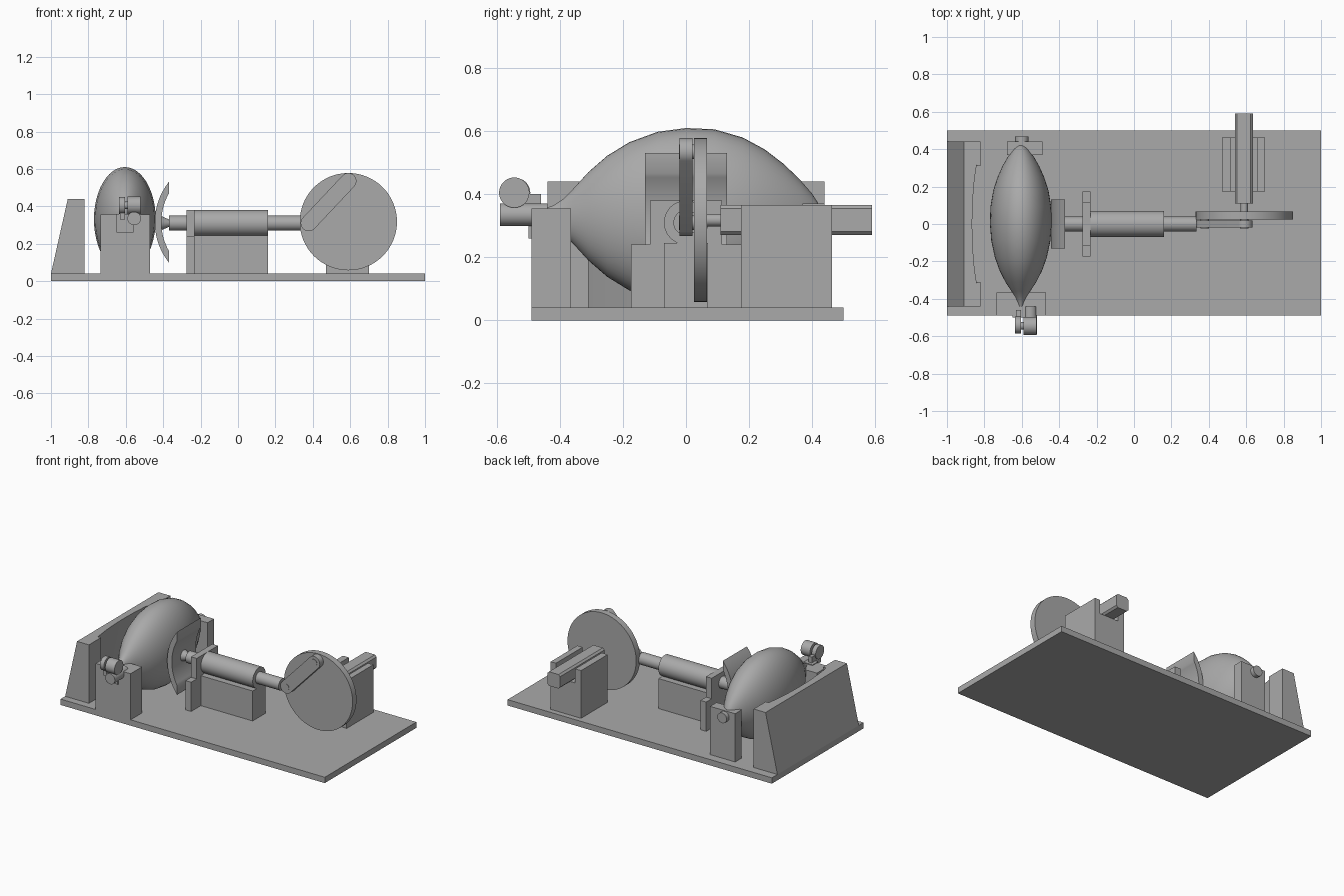
import bpy, bmesh, math
from mathutils import Vector

cube = bpy.data.objects.get("Cube")
if cube:
    bpy.data.objects.remove(cube)

grey = bpy.data.materials.new("plain_grey")
grey.use_nodes = True
COLOUR = (0.4, 0.4, 0.4, 1)
grey.diffuse_color = COLOUR
grey.node_tree.nodes["Principled BSDF"].inputs["Base Color"].default_value = COLOUR


def finish(name, bm, smooth=False):
    bmesh.ops.recalc_face_normals(bm, faces=bm.faces)
    mesh = bpy.data.meshes.new(name)
    bm.to_mesh(mesh)
    bm.free()
    mesh.materials.append(grey)
    ob = bpy.data.objects.new(name, mesh)
    bpy.context.collection.objects.link(ob)
    if smooth:
        bpy.ops.object.select_all(action="DESELECT")
        ob.select_set(True)
        bpy.context.view_layer.objects.active = ob
        bpy.ops.object.shade_smooth_by_angle(angle=math.radians(35))
    return ob


def prism(name, points, lo, hi, axis="y", smooth=False):
    """Extrude a 2D outline between lo and hi along one axis."""
    place = {"x": lambda a, b, d: (d, a, b),
             "y": lambda a, b, d: (a, d, b),
             "z": lambda a, b, d: (a, b, d)}[axis]
    bm = bmesh.new()
    ends = [[bm.verts.new(place(a, b, d)) for a, b in points] for d in (lo, hi)]
    bm.faces.new(ends[0])
    bm.faces.new(ends[1])
    for i in range(len(points)):
        j = (i + 1) % len(points)
        bm.faces.new((ends[0][i], ends[0][j], ends[1][j], ends[1][i]))
    return finish(name, bm, smooth)


def box(name, x, y, z):
    return prism(name, [(x[0], z[0]), (x[1], z[0]), (x[1], z[1]), (x[0], z[1])], *y)


def tube(name, start, end, r1, r2=None, segments=40):
    """Solid cylinder or cone between two points."""
    a, b = Vector(start), Vector(end)
    bm = bmesh.new()
    bmesh.ops.create_cone(bm, cap_ends=True, segments=segments, radius1=r1,
                          radius2=r1 if r2 is None else r2, depth=(b - a).length)
    spin = (b - a).to_track_quat("Z", "Y").to_matrix()
    bmesh.ops.rotate(bm, verts=bm.verts, matrix=spin)
    bmesh.ops.translate(bm, verts=bm.verts, vec=(a + b) / 2)
    return finish(name, bm, True)


FLOOR = 0.04
box("base_board", (-1, 1), (-0.49, 0.5), (0, FLOOR))

# Leaning backstop with a shallow scooped face, held by two side ribs
scoop = [(-0.825 - 0.04 * max(0, 1 - (y / 0.37) ** 2) ** 0.7, y)
         for y in [0.37 * (i / 10 - 1) for i in range(21)]]
plan = [(-0.91, -0.44), (-0.825, -0.44)] + scoop + [(-0.825, 0.44), (-0.91, 0.44)]
backstop = prism("backstop", plan, FLOOR, 0.44, "z")
for v in backstop.data.vertices:
    v.co.x -= 0.09 * (0.44 - v.co.z) / 0.4
for side, lo, hi in (("front", -0.44, -0.31), ("rear", 0.31, 0.44)):
    prism(side + "_backstop_rib", [(-0.93, FLOOR), (-0.82, FLOOR), (-0.82, 0.44),
                                   (-0.84, 0.44)], lo, hi)

# Pointed ball, lathed along y and narrower across x
profile = [(-0.46, 0.02), (-0.42, 0.035), (-0.39, 0.055), (-0.36, 0.085), (-0.31, 0.14),
           (-0.25, 0.192), (-0.18, 0.235), (-0.09, 0.268), (0, 0.28), (0.09, 0.276),
           (0.18, 0.25), (0.25, 0.212), (0.31, 0.166), (0.36, 0.118), (0.4, 0.072),
           (0.43, 0.025)]
bm = bmesh.new()
SIDES = 48
rings = []
for y, r in profile:
    turn = [math.tau * i / SIDES for i in range(SIDES)]
    rings.append([bm.verts.new((-0.605 + 0.59 * r * math.cos(t), y, 0.33 + r * math.sin(t)))
                  for t in turn])
for a, b in zip(rings, rings[1:]):
    for i in range(SIDES):
        j = (i + 1) % SIDES
        bm.faces.new((a[i], a[j], b[j], b[i]))
bm.faces.new(rings[0])
bm.faces.new(rings[-1])
finish("ball", bm, True)

# Posts and pins carrying the ball
box("front_post", (-0.735, -0.47), (-0.49, -0.365), (FLOOR, 0.355))
box("rear_post", (-0.68, -0.49), (0.37, 0.44), (FLOOR, 0.37))
tube("rear_pin", (-0.6, 0.38, 0.33), (-0.6, 0.468, 0.33), 0.035)
box("front_pin_block", (-0.65, -0.56), (-0.5, -0.44), (0.26, 0.36))
tube("front_pin", (-0.555, -0.59, 0.335), (-0.555, -0.44, 0.335), 0.036)
tube("latch_wheel", (-0.59, -0.545, 0.405), (-0.52, -0.545, 0.405), 0.048)
tube("latch_axle", (-0.61, -0.545, 0.405), (-0.58, -0.545, 0.405), 0.02)
tube("latch_washer", (-0.635, -0.54, 0.405), (-0.605, -0.54, 0.405), 0.046)
box("latch_link", (-0.63, -0.605), (-0.56, -0.46), (0.33, 0.4))

# Curved striker plate, a crescent cut flat at its tips
def arc(radius, count=20):
    limit = math.acos(0.271 / radius)
    steps = [limit * (2 * i / count - 1) for i in range(count + 1)]
    return [(-0.099 - radius * math.cos(t), 0.315 + radius * math.sin(t)) for t in steps]


prism("striker_plate", arc(0.346) + arc(0.311)[::-1], -0.13, 0.13, smooth=True)

# Piston: tip, rod, sleeve and its supports
AXIS = 0.31
tube("striker_tip", (-0.415, 0, AXIS), (-0.365, 0, AXIS), 0.04, 0.018)
tube("piston_rod", (-0.37, 0, AXIS), (0.335, 0, AXIS), 0.04)
tube("piston_sleeve", (-0.235, 0, AXIS), (0.16, 0, AXIS), 0.07)
box("sleeve_stand", (-0.235, 0.16), (-0.07, 0.07), (FLOOR, 0.245))
half = [(0.175, FLOOR), (0.175, 0.24), (0.115, 0.24), (0.115, 0.38)]
prism("guide_plate", half + [(-y, z) for y, z in half[::-1]], -0.275, -0.232, "x")

# Crank link with round ends, and its two pins
top, low, reach = Vector((0.59, 0.535)), Vector((0.378, AXIS)), 0.043
along = math.atan2(*(top - low).yx)
outline = []
for centre, start in ((top, along - math.pi / 2), (low, along + math.pi / 2)):
    for i in range(17):
        t = start + math.pi * i / 16
        outline.append((centre.x + reach * math.cos(t), centre.y + reach * math.sin(t)))
prism("crank_link", outline, -0.02, 0.02, smooth=True)
for name, p in (("upper", top), ("lower", low)):
    tube(name + "_crank_pin", (p.x, -0.023, p.y), (p.x, 0.03, p.y), 0.023)

# Flywheel, shaft and motor in its grooved stand
tube("flywheel", (0.59, 0.025, 0.318), (0.59, 0.067, 0.318), 0.26, segments=64)
tube("motor_shaft", (0.59, 0.06, 0.318), (0.59, 0.12, 0.318), 0.02)
c = 0.012
x0, x1, z0, z1 = 0.54, 0.636, 0.27, 0.366
prism("motor_body", [(x0 + c, z0), (x1 - c, z0), (x1, z0 + c), (x1, z1 - c),
                     (x1 - c, z1), (x0 + c, z1), (x0, z1 - c), (x0, z0 + c)], 0.11, 0.59)
prism("motor_stand", [(0.47, FLOOR), (0.7, FLOOR), (0.7, 0.366), (0.66, 0.366), (0.66, z0),
                      (0.515, z0), (0.515, 0.366), (0.47, 0.366)], 0.175, 0.463)
